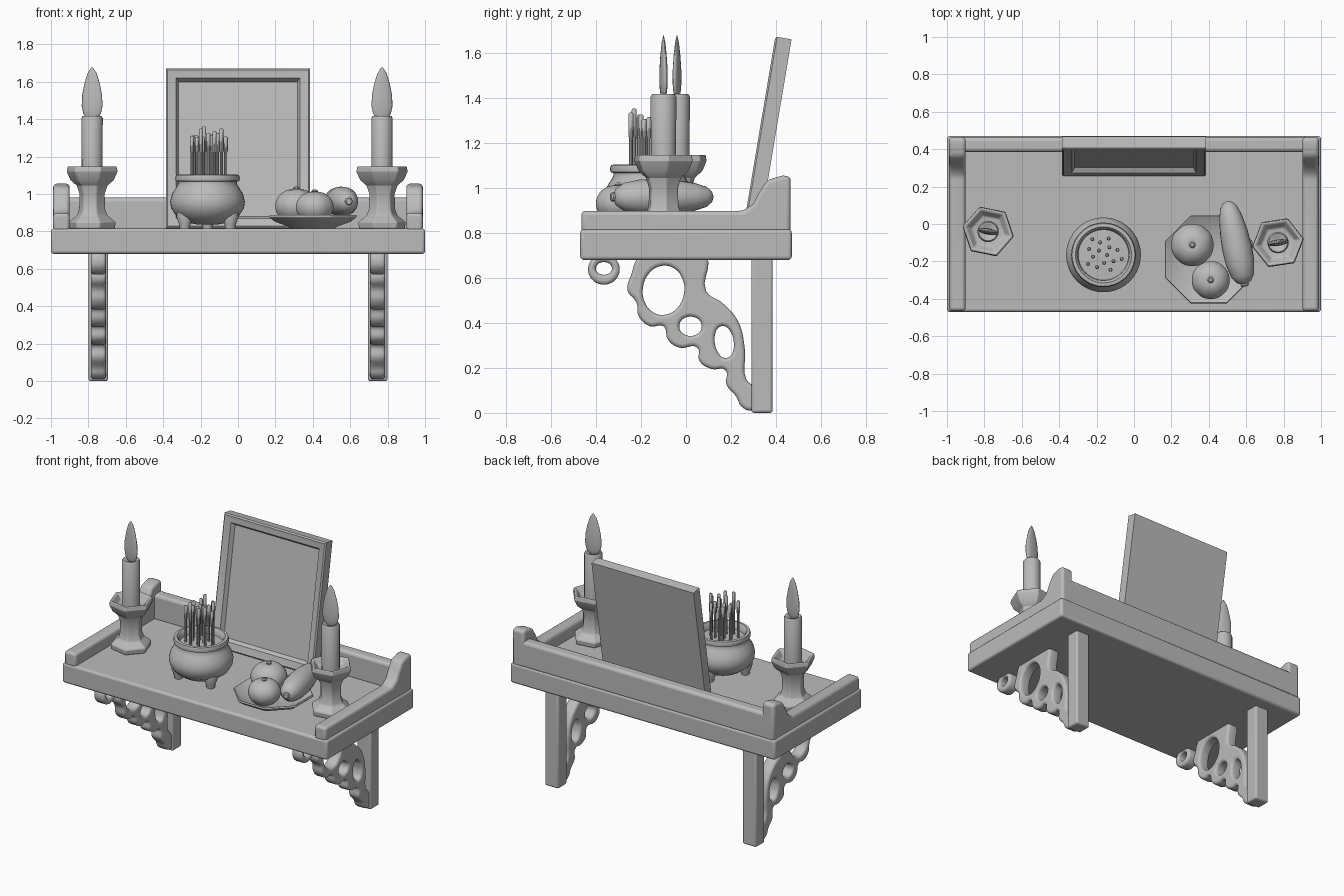
import bpy, bmesh, random
from math import sin, cos, pi, radians, atan2
from mathutils import Matrix, Vector

if "Cube" in bpy.data.objects:
    bpy.data.objects.remove(bpy.data.objects["Cube"])
random.seed(4)

grey = bpy.data.materials.new("plain grey")
grey.use_nodes = True
grey.diffuse_color = (0.5, 0.5, 0.5, 1)
grey.node_tree.nodes["Principled BSDF"].inputs["Base Color"].default_value = grey.diffuse_color


def finish(name, mesh, bevel=0, angle=40):
    """Link a mesh as a shaded part, with optional rounded edges."""
    obj = bpy.data.objects.new(name, mesh)
    bpy.context.collection.objects.link(obj)
    mesh.materials.clear()
    mesh.materials.append(grey)
    if bevel:
        mod = obj.modifiers.new("rounding", 'BEVEL')
        mod.width, mod.segments, mod.limit_method = bevel, 3, 'ANGLE'
    bpy.ops.object.select_all(action='DESELECT')
    obj.select_set(True)
    bpy.context.view_layer.objects.active = obj
    bpy.ops.object.shade_smooth_by_angle(angle=radians(angle))
    return obj


def from_bmesh(name, bm, bevel=0, angle=40):
    bmesh.ops.recalc_face_normals(bm, faces=bm.faces)
    mesh = bpy.data.meshes.new(name)
    bm.to_mesh(mesh)
    bm.free()
    return finish(name, mesh, bevel, angle)


def box(name, lo, hi, bevel=0.012):
    bm = bmesh.new()
    bmesh.ops.create_cube(bm, size=1)
    for v in bm.verts:
        v.co = Vector([(a + b) / 2 + c * (b - a) for a, b, c in zip(lo, hi, v.co)])
    return from_bmesh(name, bm, bevel)


def lathe(name, profile, x=0, y=0, sides=32, turn=0, bevel=0, angle=40, shape=None):
    """Spin (radius, height) pairs round the vertical axis."""
    bm = bmesh.new()
    rings = []
    for r, z in profile:
        ring = []
        for i in range(sides):
            a = turn + 2 * pi * i / sides
            k = shape(a) if shape else 1
            ring.append(bm.verts.new((r * k * cos(a), r * k * sin(a), z)))
        rings.append(ring)
    for low, high in zip(rings, rings[1:]):
        for i in range(sides):
            j = (i + 1) % sides
            bm.faces.new((low[i], low[j], high[j], high[i]))
    bm.faces.new(rings[0][::-1])
    bm.faces.new(rings[-1])
    obj = from_bmesh(name, bm, bevel, angle)
    obj.location = (x, y, 0)
    return obj


# Shelf board and back rail
box("shelf_board", (-1, -0.47, 0.68), (1, 0.47, 0.815), 0.015)
box("back_rail", (-0.95, 0.385, 0.8), (0.95, 0.465, 0.98), 0.02)

# Side rails, low at the front and swept up at the back
rail = [(-0.465, 0.8), (0.465, 0.8), (0.465, 1.05), (0.43, 1.055), (0.36, 1.035),
        (0.325, 0.98), (0.3, 0.93), (0.255, 0.898), (-0.465, 0.898)]
for side, word in ((1, "left"), (-1, "right")):
    bm = bmesh.new()
    face = bm.faces.new([bm.verts.new((side * 0.9, y, z)) for y, z in rail])
    out = bmesh.ops.extrude_face_region(bm, geom=[face])
    for v in out["geom"]:
        if isinstance(v, bmesh.types.BMVert):
            v.co.x = side * 0.988
    from_bmesh(word + "_side_rail", bm, 0.018)


# Wall brackets: a plain post with a pierced scroll in front of it
def oval(y, z, ry, rz, tilt=0):
    pts = []
    for i in range(10):
        a = 2 * pi * i / 10
        p, q = ry * cos(a), rz * sin(a)
        pts.append((y + p * cos(tilt) - q * sin(tilt), z + p * sin(tilt) + q * cos(tilt)))
    return pts


scroll = [(-0.2, 0.70), (-0.245, 0.61), (-0.26, 0.545), (-0.22, 0.49), (-0.21, 0.43),
          (-0.16, 0.385), (-0.1, 0.385), (-0.08, 0.325), (-0.03, 0.29), (0.05, 0.29),
          (0.06, 0.23), (0.115, 0.195), (0.175, 0.19), (0.18, 0.125), (0.225, 0.07),
          (0.245, 0.03), (0.29, 0.01), (0.32, 0.03), (0.32, 0.1), (0.268, 0.15),
          (0.262, 0.28), (0.23, 0.41), (0.16, 0.49), (0.09, 0.54), (0.085, 0.70)]
loops = [scroll, oval(-0.1, 0.545, 0.092, 0.11, -0.15), oval(0.02, 0.385, 0.05, 0.043),
         oval(0.17, 0.315, 0.042, 0.072, 0.15), oval(-0.365, 0.638, 0.07, 0.068),
         oval(-0.365, 0.642, 0.036, 0.028)]


def bracket_scroll(name, x):
    curve = bpy.data.curves.new(name, 'CURVE')
    curve.dimensions, curve.fill_mode = '2D', 'BOTH'
    curve.resolution_u = 5
    curve.extrude, curve.bevel_depth, curve.offset = 0.024, 0.016, -0.016
    curve.bevel_resolution = 2
    for pts in loops:
        s = curve.splines.new('BEZIER')
        s.bezier_points.add(len(pts) - 1)
        s.use_cyclic_u = True
        for bp, (y, z) in zip(s.bezier_points, pts):
            bp.co = (y, z, 0)
            bp.handle_left_type = bp.handle_right_type = 'AUTO'
    helper = bpy.data.objects.new(name + "_path", curve)
    bpy.context.collection.objects.link(helper)
    deps = bpy.context.evaluated_depsgraph_get()
    mesh = bpy.data.meshes.new_from_object(helper.evaluated_get(deps))
    bpy.data.objects.remove(helper)
    mesh.transform(Matrix(((0, 0, 1, x), (1, 0, 0, 0), (0, 1, 0, 0), (0, 0, 0, 1))))
    finish(name, mesh)


for side, word in ((1, "left"), (-1, "right")):
    x = side * 0.747
    box(word + "_bracket_post", (x - 0.052, 0.29, 0), (x + 0.052, 0.385, 0.7))
    bracket_scroll(word + "_bracket_scroll", x)

# Leaning picture frame with a stepped moulding round a sunk panel
bm = bmesh.new()
bmesh.ops.create_cube(bm, size=1)
bmesh.ops.scale(bm, vec=(0.77, 0.065, 0.865), verts=bm.verts)
bmesh.ops.translate(bm, vec=(0, 0.0325, 0.4325), verts=bm.verts)
front = min(bm.faces, key=lambda f: f.calc_center_median().y)
for width, depth in ((0.012, 0.008), (0.022, -0.004), (0.04, -0.006), (0.022, -0.026)):
    bmesh.ops.inset_region(bm, faces=[front], thickness=width, depth=depth)
frame = from_bmesh("picture_frame", bm, 0, 20)
frame.location = (0, 0.262, 0.818)
frame.rotation_euler.x = -atan2(0.145, 0.865)

# Candlesticks: faceted holder, round candle, flat flame
for word, x, y, turn in (("left", 0.77, -0.1, 0.15), ("right", -0.78, -0.04, -0.2)):
    lathe(word + "_candle_holder",
          [(0.125, 0.815), (0.13, 0.85), (0.085, 0.885), (0.072, 0.92), (0.07, 1.0),
           (0.085, 1.045), (0.12, 1.075), (0.14, 1.12), (0.135, 1.148), (0.12, 1.145),
           (0.09, 1.11), (0.03, 1.1)], x, y, 6, turn, 0.006, 25)
    lathe(word + "_candle", [(0.056, 1.09), (0.057, 1.405), (0.05, 1.418), (0.036, 1.415),
                             (0.01, 1.4)], x, y, 20)
    flame = lathe(word + "_flame",
                  [(0.03, 1.4), (0.048, 1.43), (0.057, 1.47), (0.054, 1.53), (0.042, 1.59),
                   (0.025, 1.645), (0.004, 1.677)], x, y, 16, 0, 0, 60)
    flame.scale.y = 0.3
    flame.rotation_euler.z = turn

# Incense pot on three stub feet
px, py = -0.163, -0.165
lathe("incense_pot",
      [(0.06, 0.838), (0.12, 0.85), (0.17, 0.885), (0.195, 0.925), (0.2, 0.96), (0.19, 1.0),
       (0.168, 1.035), (0.157, 1.055), (0.158, 1.066), (0.17, 1.07), (0.173, 1.085),
       (0.168, 1.102), (0.15, 1.104), (0.138, 1.09), (0.135, 1.06), (0.01, 1.065)],
      px, py, 40)
for i in range(3):
    a = pi / 2 + i * 2 * pi / 3
    lathe("pot_foot_%d" % (i + 1), [(0.026, 0.812), (0.03, 0.835), (0.045, 0.88), (0.04, 0.91)],
          px + 0.14 * cos(a), py + 0.14 * sin(a), 10)
for i in range(15):
    r, a = 0.105 * ((i + 0.5) / 15) ** 0.5, i * 2.4
    top = random.uniform(1.3, 1.365)
    lathe("incense_stick_%d" % (i + 1),
          [(0.008, 1.04), (0.008, 1.22), (0.011, 1.23), (0.011, top - 0.006), (0.006, top)],
          px + r * cos(a), py + r * sin(a), 8)

# Eight-sided plate
lathe("fruit_plate", [(0.12, 0.813), (0.14, 0.825), (0.22, 0.852), (0.255, 0.878), (0.25, 0.89),
                      (0.21, 0.868), (0.13, 0.84), (0.02, 0.838)],
      0.4, -0.19, 8, pi / 8, 0.004, 30)


# Ribbed round fruit with a dimple and stalk
def round_fruit(name, x, y, z, r):
    ribs = lambda a: 1 + 0.018 * abs(sin(4 * a))
    prof = [(r * sin(t) + 0.001, z - 0.86 * r * cos(t)) for t in [i * pi / 13 for i in range(12)]]
    prof += [(0.2 * r, z + 0.82 * r), (0.05 * r, z + 0.76 * r)]
    lathe(name, prof, x, y, 40, 0, 0, 60, ribs)
    lathe(name + "_stalk", [(0.014, z + 0.7 * r), (0.018, z + 0.86 * r), (0.01, z + 0.93 * r)], x, y, 6)


round_fruit("back_round_fruit", 0.312, -0.112, 0.935, 0.112)
round_fruit("front_round_fruit", 0.41, -0.3, 0.93, 0.1)

# Long fruit lying across the plate
half = 0.225
long_prof = [(0.015, -half), (0.038, -0.215), (0.062, -0.18), (0.077, -0.11), (0.08, -0.03),
             (0.074, 0.06), (0.062, 0.14), (0.045, 0.195), (0.025, 0.218), (0.008, half)]
long_fruit = lathe("long_fruit", long_prof, 0, 0, 20, 0, 0, 60)
stalk = lathe("long_fruit_stalk", [(0.016, -0.24), (0.022, -0.232), (0.018, -0.2)], 0, 0, 8)
aim = Vector((-0.09, 0.43, 0.0)).to_track_quat('Z', 'Y').to_euler()
for part in (long_fruit, stalk):
    part.location = (0.545, -0.1, 0.96)
    part.rotation_euler = aim
